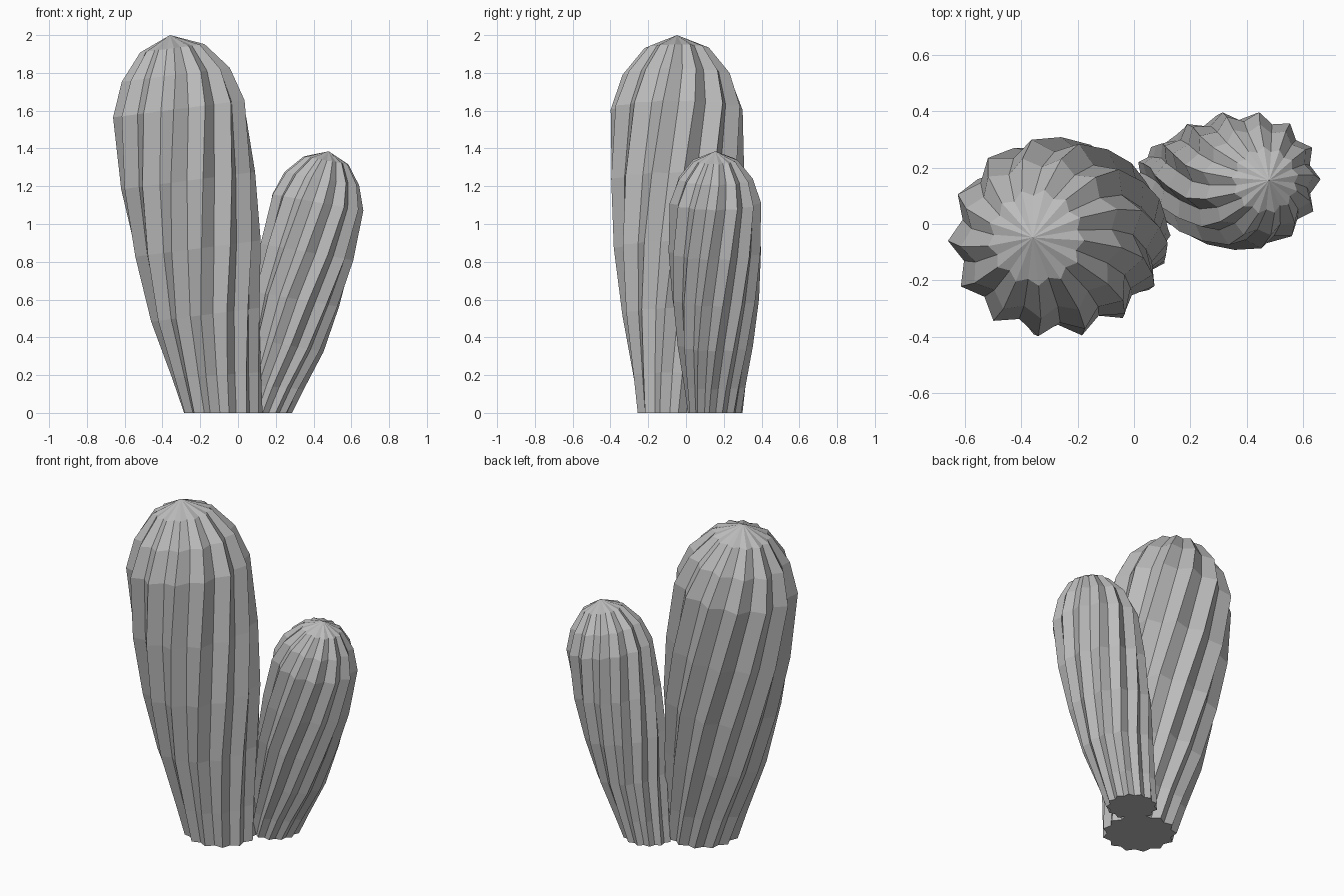
import bpy
import bmesh
from math import cos, sin, pi, radians

cube = bpy.data.objects.get("Cube")
if cube:
    bpy.data.objects.remove(cube, do_unlink=True)

# Single flat colour
grey = bpy.data.materials.new("plain grey")
grey.use_nodes = True
grey.diffuse_color = (0.5, 0.5, 0.5, 1)
grey.node_tree.nodes["Principled BSDF"].inputs["Base Color"].default_value = (0.5, 0.5, 0.5, 1)

RIBS = 13
VALLEY = 0.87           # valley radius as a share of the ridge radius
TWIST = radians(51.5)   # turn from base to tip

# Rings from base upward: height, share of the lean, ridge radius
PROFILE = [
    (0.0, 0.0, 0.21), (0.2, 0.12, 0.237), (0.52, 0.32, 0.29),
    (0.87, 0.48, 0.335), (1.23, 0.66, 0.357), (1.61, 0.82, 0.352),
    (1.79, 0.89, 0.288), (1.93, 0.96, 0.172),
]


def ribbed_column(name, base, height, lean, tilt, phase):
    """Twisted, leaning column with a star-shaped section and a pointed dome."""
    scale = height / 2
    bm = bmesh.new()
    rings = []
    for z, share, radius in PROFILE:
        ring_tilt = tilt * min(1, z * 2.5)
        ring = []
        for i in range(RIBS * 2):
            a = radians(phase) + TWIST * z / 2 + pi * i / RIBS
            r = radius * scale * (VALLEY if i % 2 else 1)
            dx, dy = r * cos(a), r * sin(a)
            ring.append(bm.verts.new((base[0] + lean * share + dx,
                                      base[1] + dy,
                                      z * scale + dx * ring_tilt)))
        rings.append(ring)
    tip = bm.verts.new((base[0] + lean, base[1], height))

    # Flat base, ribbed sides and fan of faces at the tip
    bm.faces.new(reversed(rings[0]))
    count = RIBS * 2
    for low, high in zip(rings, rings[1:]):
        for i in range(count):
            j = (i + 1) % count
            bm.faces.new((low[i], low[j], high[j], high[i]))
    for i in range(count):
        bm.faces.new((rings[-1][i], rings[-1][(i + 1) % count], tip))
    bmesh.ops.recalc_face_normals(bm, faces=bm.faces)

    mesh = bpy.data.meshes.new(name)
    bm.to_mesh(mesh)
    bm.free()
    mesh.materials.append(grey)
    obj = bpy.data.objects.new(name, mesh)
    bpy.context.collection.objects.link(obj)
    return obj


ribbed_column("tall_cactus_stem", (-0.08, -0.048), 2.0, -0.28, 0.13, 2)
ribbed_column("short_cactus_stem", (0.145, 0.155), 1.385, 0.335, -0.18, -40.5)
